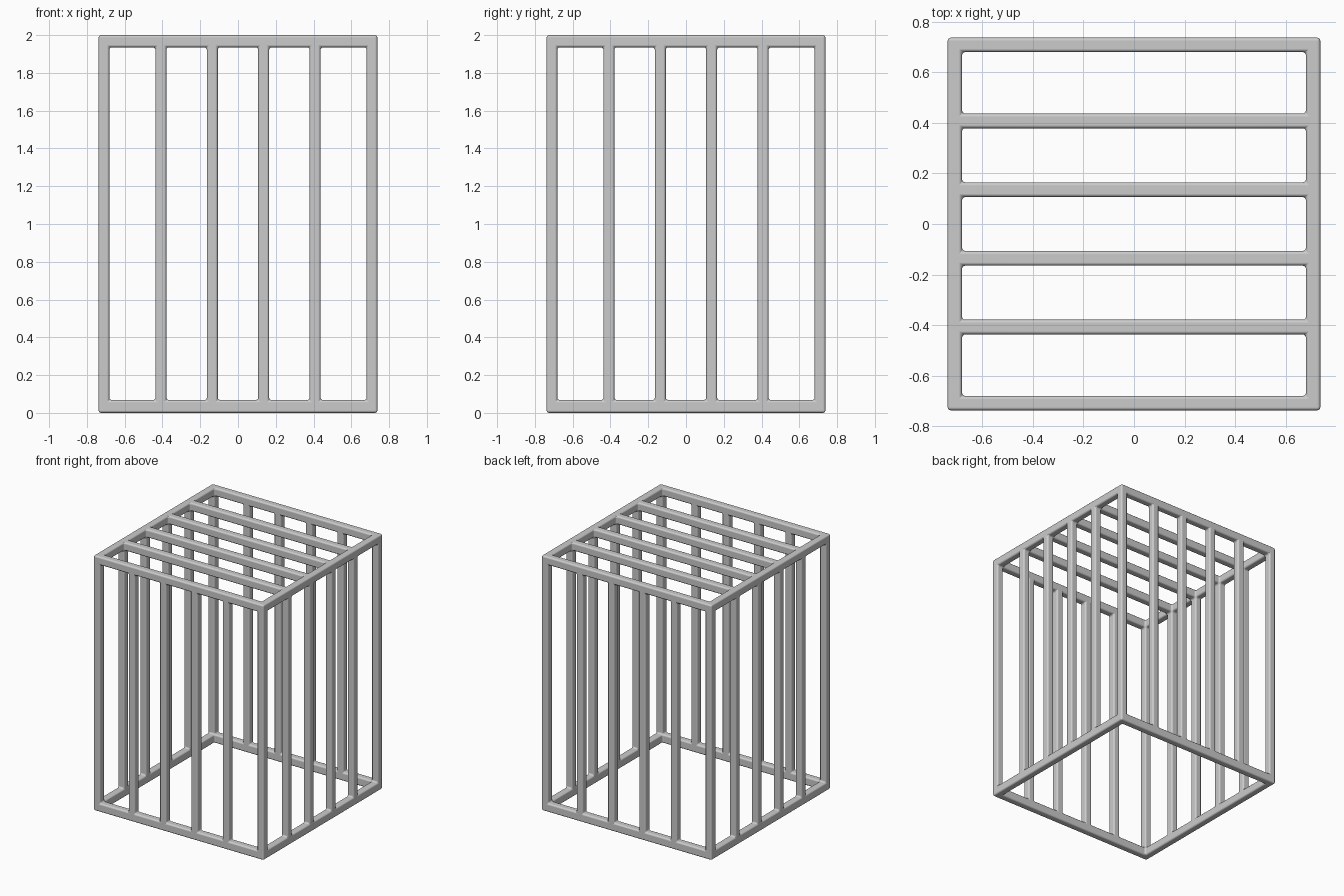
import bpy, bmesh
from mathutils import Vector

if "Cube" in bpy.data.objects:
    bpy.data.objects.remove(bpy.data.objects["Cube"])

# Grid lines: outer frame, then four evenly spaced bars per side
OUT, INNER, HALF = 0.738, 0.681, 0.029
lines = [-OUT, -INNER]
for c in (-0.408, -0.136, 0.136, 0.408):
    lines += [c - HALF, c + HALF]
lines += [INNER, OUT]
levels = [0.0, 0.068, 1.935, 2.0]
axes = (lines, lines, levels)
LAST = len(lines) - 2


def solid(i, j, k):
    """True where a grid cell is filled with metal (even cells are bars)."""
    if not (0 <= i <= LAST and 0 <= j <= LAST and 0 <= k <= 2):
        return False
    side_x, side_y = i in (0, LAST), j in (0, LAST)
    if k == 0:                                  # bottom rails
        return side_x or side_y
    if k == 1:                                  # corner posts and upright bars
        return (side_x and j % 2 == 0) or (side_y and i % 2 == 0)
    return side_x or side_y or j % 2 == 0       # top rails and roof bars


# One continuous skin around all the filled cells
bm = bmesh.new()
verts = {}


def vert(key):
    if key not in verts:
        verts[key] = bm.verts.new(Vector([axes[a][key[a]] for a in range(3)]))
    return verts[key]


for i in range(LAST + 1):
    for j in range(LAST + 1):
        for k in range(3):
            if not solid(i, j, k):
                continue
            cell = (i, j, k)
            for a in range(3):
                u, v = (a + 1) % 3, (a + 2) % 3
                for d in (0, 1):
                    near = list(cell)
                    near[a] += 2 * d - 1
                    if solid(*near):
                        continue
                    ring = []
                    for du, dv in ((0, 0), (1, 0), (1, 1), (0, 1)):
                        key = list(cell)
                        key[a] += d
                        key[u] += du
                        key[v] += dv
                        ring.append(vert(tuple(key)))
                    face = bm.faces.new(ring if d else ring[::-1])
                    face.smooth = True

mesh = bpy.data.meshes.new("barred_cage")
bm.to_mesh(mesh)
bm.free()
cage = bpy.data.objects.new("barred_cage", mesh)
bpy.context.collection.objects.link(cage)

# Rounded bar edges and filleted joints
bevel = cage.modifiers.new("rounded_edges", 'BEVEL')
bevel.width = 0.013
bevel.segments = 3
bevel.limit_method = 'ANGLE'
bevel.harden_normals = True
